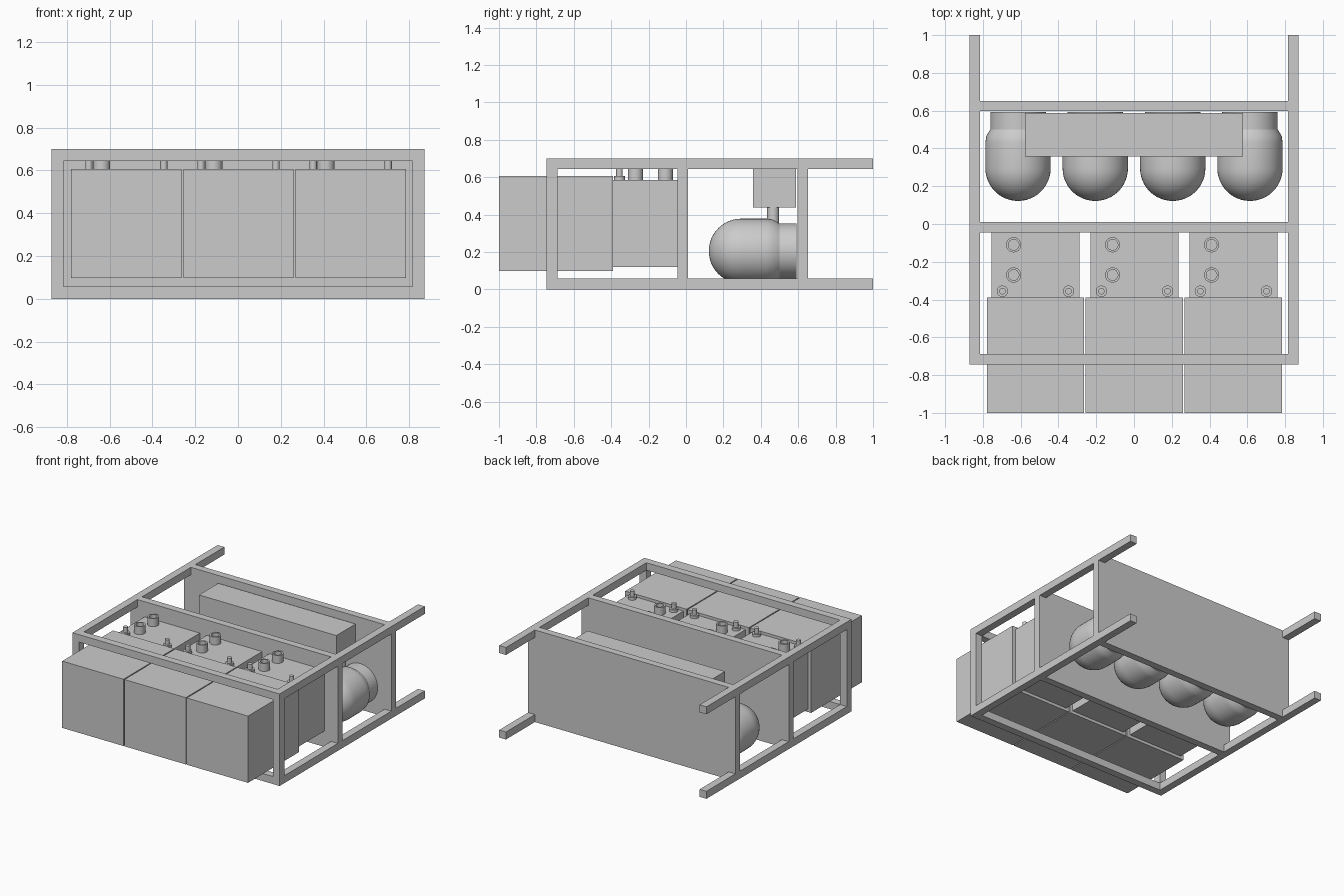
import bpy, bmesh, math
from mathutils import Matrix

if "Cube" in bpy.data.objects:
    bpy.data.objects.remove(bpy.data.objects["Cube"])


def finish(name, bm, smooth=False):
    bmesh.ops.recalc_face_normals(bm, faces=bm.faces)
    mesh = bpy.data.meshes.new(name)
    bm.to_mesh(mesh)
    bm.free()
    ob = bpy.data.objects.new(name, mesh)
    bpy.context.collection.objects.link(ob)
    if smooth:
        bpy.ops.object.select_all(action='DESELECT')
        ob.select_set(True)
        bpy.context.view_layer.objects.active = ob
        bpy.ops.object.shade_smooth_by_angle(angle=math.radians(30))
    return ob


def box(name, x0, x1, y0, y1, z0, z1):
    bm = bmesh.new()
    m = Matrix.Translation(((x0 + x1) / 2, (y0 + y1) / 2, (z0 + z1) / 2))
    m = m @ Matrix.Diagonal((x1 - x0, y1 - y0, z1 - z0, 1))
    bmesh.ops.create_cube(bm, size=1, matrix=m)
    return finish(name, bm)


def lathe(name, profile, loc, along_y=False, sides=32):
    """Revolve (radius, height) points about z, or about y when along_y."""
    bm = bmesh.new()
    vs = [bm.verts.new((r, 0, h)) for r, h in profile]
    es = [bm.edges.new(p) for p in zip(vs, vs[1:])]
    bmesh.ops.spin(bm, geom=vs + es, axis=(0, 0, 1), cent=(0, 0, 0),
                   angle=math.tau, steps=sides)
    bmesh.ops.remove_doubles(bm, verts=bm.verts, dist=1e-5)
    rot = Matrix.Rotation(-math.pi / 2, 4, 'X') if along_y else Matrix()
    bm.transform(Matrix.Translation(loc) @ rot)
    return finish(name, bm, True)


W, H, T = 0.872, 0.70, 0.057     # frame half width, height, bar thickness
I = W - T

# Open frame: long side rails, uprights and front cross bars
for side, s in (("left", -1), ("right", 1)):
    xa, xb = sorted((s * I, s * W))
    for level, z in (("bottom", 0), ("top", H - T)):
        box(f"{side}_{level}_rail", xa, xb, -0.745, 1.0, z, z + T)
    for place, y0, y1 in (("front", -0.745, -0.688), ("middle", -0.045, 0.01),
                          ("back", 0.597, 0.652)):
        box(f"{side}_{place}_post", xa, xb, y0, y1, T, H - T)
for level, z in (("bottom", 0), ("top", H - T)):
    box(f"front_{level}_bar", -I, I, -0.745, -0.688, z, z + T)

# Bulkhead walls
box("middle_wall", -I, I, -0.045, 0.01, 0, H)
box("back_wall", -I, I, 0.597, 0.652, 0, H)

# Three front modules, each with a narrower rear housing and top fittings
for i, cx in enumerate((-0.5215, 0.0025, 0.5265), 1):
    box(f"module_front_{i}", cx - 0.258, cx + 0.258, -1.0, -0.39, 0.098, 0.606)
    box(f"module_rear_{i}", cx - 0.232, cx + 0.232, -0.39, -0.045, 0.12, 0.585)
    for j, y in enumerate((-0.11, -0.27), 1):
        lathe(f"port_tube_{i}_{j}",
              [(0, 0.59), (0.028, 0.59), (0.028, 0.645), (0.04, 0.645), (0.04, 0.58)],
              (cx - 0.116, y, 0))
    for j, dx in enumerate((-0.175, 0.175), 1):
        lathe(f"nozzle_{i}_{j}",
              [(0.03, 0.58), (0.03, 0.605), (0.017, 0.605), (0.017, 0.645), (0, 0.645)],
              (cx + dx, -0.356, 0), sides=24)

# Four domed tanks lying along y, with a stepped neck against the back wall
R = 0.173
tank = [(R * math.sin(a), 0.122 + R - R * math.cos(a))
        for a in (k * math.pi / 24 for k in range(13))]
tank += [(R, 0.43), (0.168, 0.465), (0.147, 0.50), (0.147, 0.592), (0, 0.592)]
for i, x in enumerate((-0.614, -0.205, 0.205, 0.614), 1):
    lathe(f"tank_{i}", tank, (x, 0, 0.205), along_y=True, sides=48)
    px = max(-0.545, min(0.545, x))
    lathe(f"tank_pipe_{i}", [(0, 0.30), (0.032, 0.30), (0.032, 0.44), (0, 0.44)],
          (px, 0.466, 0), sides=24)

# Manifold box above the tanks
box("manifold_box", -0.578, 0.578, 0.357, 0.588, 0.437, 0.645)
